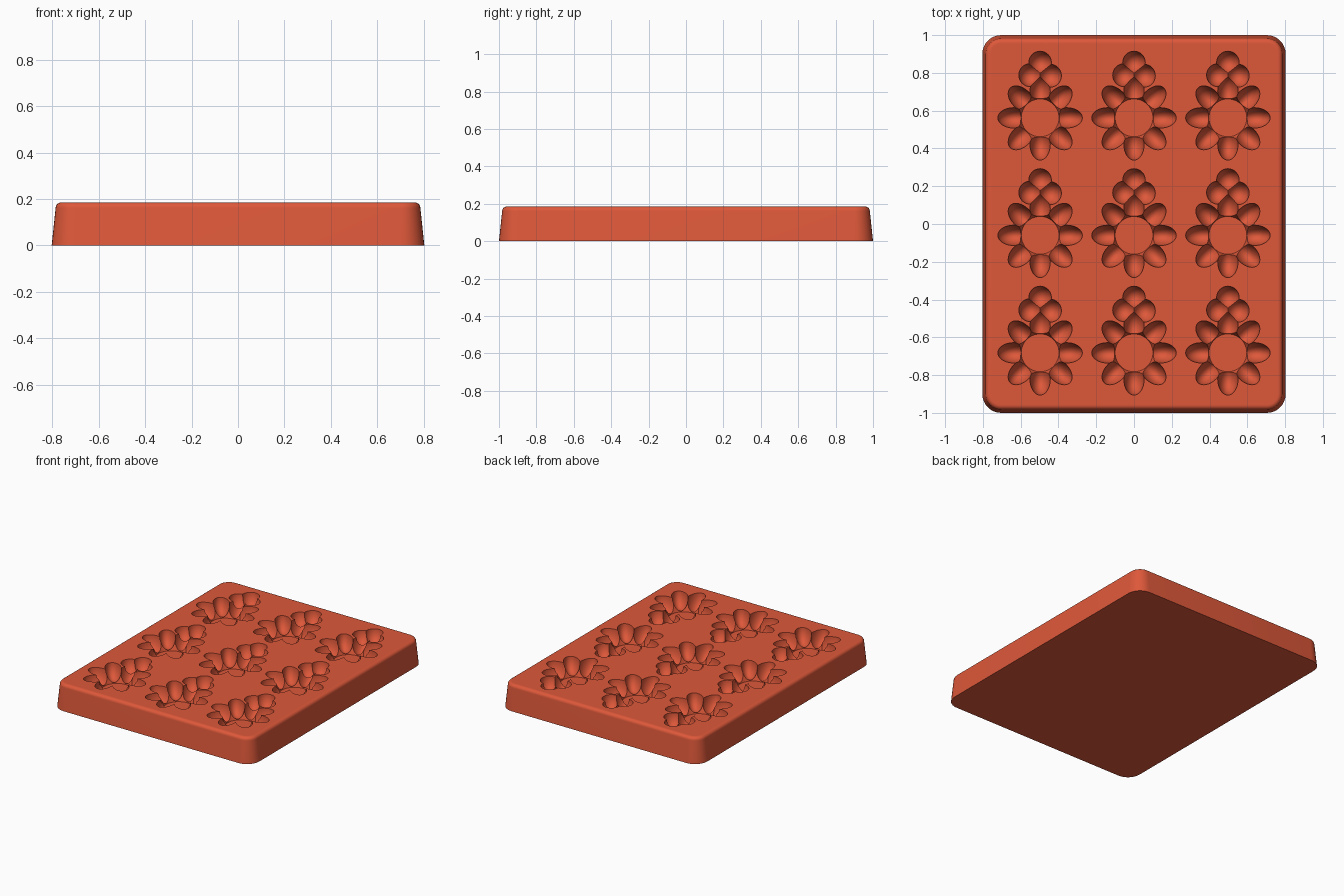
import bpy, bmesh
from math import pi, sin, cos
from mathutils import Matrix, Vector

cube = bpy.data.objects.get("Cube")
if cube:
    bpy.data.objects.remove(cube, do_unlink=True)

TOP = 0.185
STEP_X, STEP_Y = 0.497, 0.622
FLOWER_Y = -0.06

red = bpy.data.materials.new("terracotta_red")
red.use_nodes = True
red.diffuse_color = (0.73, 0.098, 0.042, 1)
for node in red.node_tree.nodes:
    if node.type == 'BSDF_PRINCIPLED':
        node.inputs["Base Color"].default_value = red.diffuse_color


def make_object(name, bm):
    bmesh.ops.recalc_face_normals(bm, faces=bm.faces)
    mesh = bpy.data.meshes.new(name)
    bm.to_mesh(mesh)
    bm.free()
    mesh.materials.append(red)
    obj = bpy.data.objects.new(name, mesh)
    bpy.context.collection.objects.link(obj)
    return obj


def apply_modifiers(obj):
    bpy.ops.object.select_all(action='DESELECT')
    obj.select_set(True)
    bpy.context.view_layer.objects.active = obj
    for mod in list(obj.modifiers):
        bpy.ops.object.modifier_apply(modifier=mod.name)


def boolean(obj, other, operation):
    mod = obj.modifiers.new(operation.lower(), 'BOOLEAN')
    mod.operation = operation
    mod.solver = 'EXACT'
    mod.object = other


def ellipsoid(name, x, y, size, angle=0):
    bm = bmesh.new()
    place = (Matrix.Translation((x, y, TOP + 0.003))
             @ Matrix.Rotation(angle, 4, 'Z')
             @ Matrix.Diagonal(Vector((*size, 1))))
    bmesh.ops.create_uvsphere(bm, u_segments=32, v_segments=20, radius=1, matrix=place)
    return make_object(name, bm)


# Slab: rounded rectangles lofted up a drafted wall and over a soft rim
def rounded_ring(bm, inset, z, radius=0.1, steps=8):
    ring = []
    for corner, (sx, sy) in enumerate([(1, 1), (-1, 1), (-1, -1), (1, -1)]):
        for i in range(steps + 1):
            a = (corner + i / steps) * pi / 2
            r = radius - inset
            ring.append(bm.verts.new((sx * (0.803 - radius) + r * cos(a),
                                      sy * (1 - radius) + r * sin(a), z)))
    return ring


RIM = 0.024
profile = [(0, 0)]
for i in range(7):
    a = i / 6 * pi / 2
    profile.append((0.017 + RIM * (1 - cos(a)), TOP - RIM * (1 - sin(a))))
profile.append((0.048, TOP))

bm = bmesh.new()
rings = [rounded_ring(bm, *p) for p in profile]
for low, high in zip(rings, rings[1:]):
    for i in range(len(low)):
        j = (i + 1) % len(low)
        bm.faces.new((low[i], low[j], high[j], high[i]))
bm.faces.new(rings[0])
bm.faces.new(rings[-1])
slab = make_object("mold_slab", bm)

# Flower cutter: flat tapered centre
bm = bmesh.new()
bmesh.ops.create_cone(bm, cap_ends=True, segments=48, radius1=0.1, radius2=0.145, depth=0.12,
                      matrix=Matrix.Translation((0, FLOWER_Y, TOP - 0.095 + 0.06)))
cutter = make_object("flower_cutter", bm)

# Eight petals around the centre, and three round leaf lobes behind
pieces = []
for k in range(8):
    a = k * pi / 4
    pieces.append(ellipsoid("petal_cutter", 0.14 * cos(a), FLOWER_Y + 0.14 * sin(a),
                            (0.084, 0.054, 0.103), a))
for x, y in [(0, 0.292), (-0.053, 0.226), (0.053, 0.223)]:
    pieces.append(ellipsoid("leaf_cutter", x, FLOWER_Y + y, (0.06, 0.061, 0.088)))
for piece in pieces:
    piece.hide_render = True
    boolean(cutter, piece, 'UNION')

# Repeat the flower in a three by three grid
for step in [(STEP_X, 0, 0), (0, STEP_Y, 0)]:
    array = cutter.modifiers.new("grid", 'ARRAY')
    array.count = 3
    array.use_relative_offset = False
    array.use_constant_offset = True
    array.constant_offset_displace = step
cutter.hide_render = True
apply_modifiers(cutter)
cutter.location = (-STEP_X, -STEP_Y, 0)
bpy.context.view_layer.update()

# Press the flowers into the slab
boolean(slab, cutter, 'DIFFERENCE')
apply_modifiers(slab)
for helper in pieces + [cutter]:
    bpy.data.objects.remove(helper, do_unlink=True)
bpy.ops.object.shade_smooth_by_angle(angle=pi / 6)
